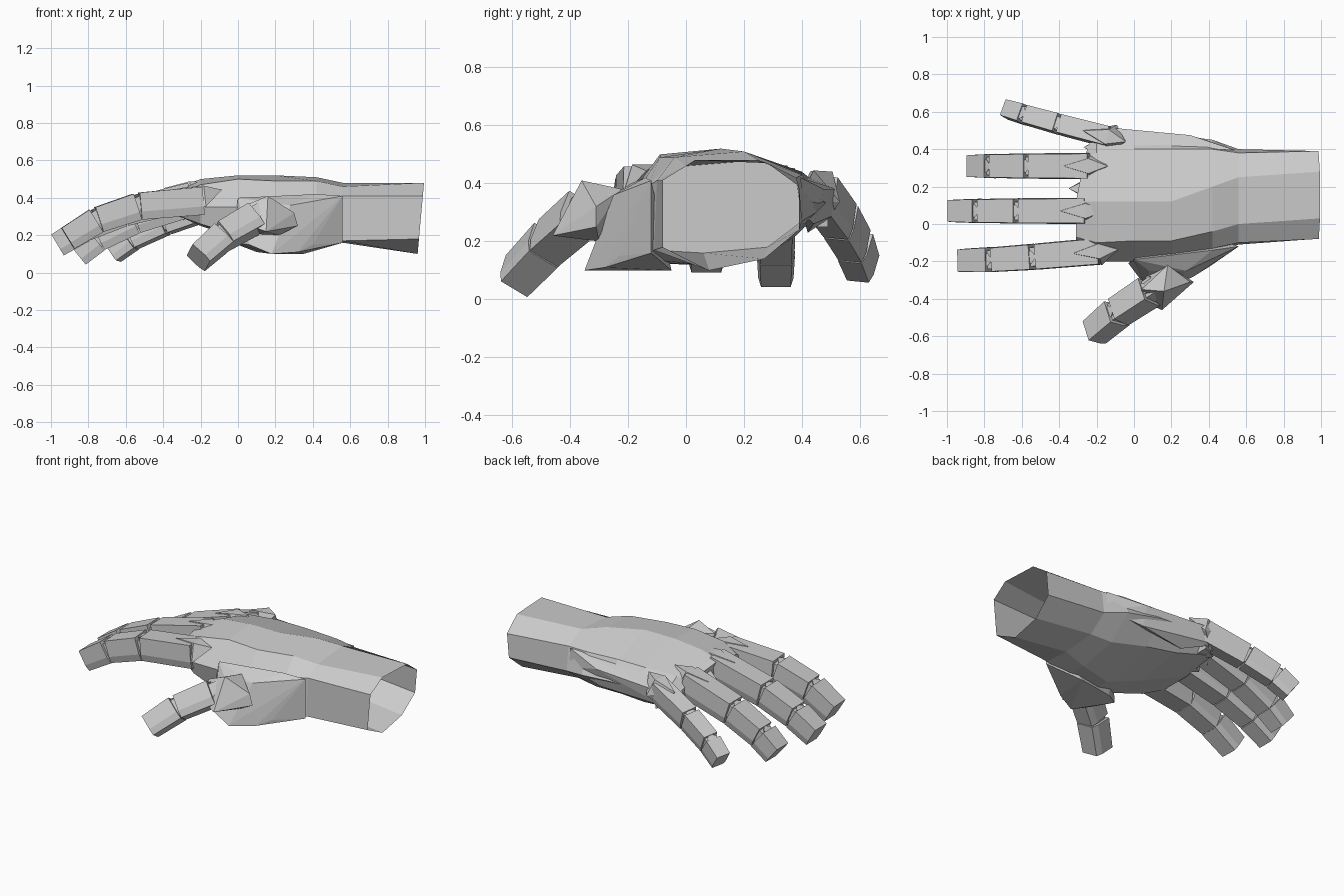
import bpy, bmesh
from mathutils import Vector

if "Cube" in bpy.data.objects:
    bpy.data.objects.remove(bpy.data.objects["Cube"])


def finish(name, bm):
    bmesh.ops.recalc_face_normals(bm, faces=bm.faces)
    me = bpy.data.meshes.new(name)
    bm.to_mesh(me)
    bm.free()
    ob = bpy.data.objects.new(name, me)
    bpy.context.collection.objects.link(ob)
    return ob


def hull(name, pts):
    bm = bmesh.new()
    for p in pts:
        bm.verts.new(p)
    r = bmesh.ops.convex_hull(bm, input=bm.verts)
    bmesh.ops.delete(bm, geom=[v for v in r["geom_interior"] if isinstance(v, bmesh.types.BMVert)], context='VERTS')
    return finish(name, bm)


def loft(name, rings, cap_start=True, cap_end=True):
    bm = bmesh.new()
    rows = [[bm.verts.new(p) for p in r] for r in rings]
    n = len(rows[0])
    for a, b in zip(rows, rows[1:]):
        for i in range(n):
            j = (i + 1) % n
            bm.faces.new((a[i], a[j], b[j], b[i]))
    if cap_start:
        bm.faces.new(rows[0])
    if cap_end:
        bm.faces.new(rows[-1])
    return finish(name, bm)


def segment(name, p0, p1, s0, s1, roll=0.0):
    # box with a slightly narrowed underside, running from p0 to p1
    p0, p1 = Vector(p0), Vector(p1)
    d = (p1 - p0).normalized()
    side = d.cross(Vector((0, roll, 1))).normalized()
    up = side.cross(d)
    prof = [(-.47, .5), (.47, .5), (.5, -.2), (.42, -.5), (-.42, -.5), (-.5, -.2)]
    return loft(name, [[p + side * (u * w) + up * (v * h) for u, v in prof]
                       for p, (w, h) in ((p0, s0), (p1, s1))])


# wrist (open at the cut end) and palm: octagonal lofts
sections = [
    (.98, [(-.08, .41), (.03, .48), (.28, .47), (.39, .39), (.39, .24), (.27, .14), (.08, .10), (-.08, .18)]),
    (.56, [(-.10, .41), (.00, .46), (.25, .48), (.38, .42), (.40, .27), (.28, .18), (.06, .16), (-.11, .17)]),
    (.42, [(-.13, .39), (-.04, .49), (.20, .51), (.40, .43), (.45, .30), (.30, .17), (.05, .12), (-.15, .14)]),
    (.20, [(-.20, .33), (-.09, .49), (.12, .52), (.40, .44), (.48, .33), (.35, .20), (.00, .12), (-.22, .13)]),
    (.00, [(-.20, .35), (-.09, .50), (.12, .52), (.40, .44), (.49, .34), (.38, .22), (.05, .18), (-.18, .20)]),
    (-.20, [(-.20, .35), (-.10, .47), (.12, .50), (.38, .43), (.50, .36), (.42, .26), (.10, .25), (-.16, .26)]),
    (-.31, [(-.15, .36), (-.07, .43), (.12, .46), (.34, .40), (.42, .35), (.36, .29), (.10, .30), (-.10, .30)]),
]
rings = []
for x, pts in sections:
    ring = []
    for y, z in pts:
        dx = (z - .43) * .09 + .01 if x > .9 else (max(0, y - .2) * .3 if x < -.3 else 0)
        ring.append((x + dx, y, z))
    rings.append(ring)
loft("wrist", rings[:2], cap_start=False, cap_end=False)
loft("palm", rings[1:])

# outer edge of the hand, running from wrist to little finger
hull("outer_palm_edge", [(.54, .395, .42), (.54, .40, .30), (.30, .475, .38), (.30, .44, .26),
                         (-.18, .52, .38), (-.2, .51, .29), (-.1, .42, .42), (0, .42, .23)])

# thumb base muscle and the block it carries
hull("thumb_base", [(.56, -.12, .16), (.56, -.12, .41), (.40, -.23, .15), (.32, -.28, .11), (.18, -.35, .10),
                    (.06, -.33, .15), (-.03, -.21, .16), (.10, -.1, .11), (.35, -.05, .10),
                    (.28, -.25, .36), (.08, -.25, .34), (.42, -.14, .42), (.0, -.19, .4)])
hull("thumb_knuckle", [(.32, -.31, .25), (.30, -.31, .32), (.15, -.46, .22), (.16, -.36, .41), (.04, -.35, .36),
                       (.03, -.41, .26), (.18, -.22, .38), (.08, -.24, .2), (.22, -.30, .2)])

# fingers: joint centres from knuckle to tip, with width, height and roll
fingers = {
    "index": ([(-.18, -.145, .385), (-.53, -.175, .355), (-.75, -.19, .282), (-.915, -.195, .18)], .145, .15, 0),
    "middle": ([(-.24, .07, .41), (-.61, .07, .32), (-.82, .07, .235), (-.97, .07, .145)], .14, .15, 0),
    "ring": ([(-.22, .31, .385), (-.55, .31, .28), (-.75, .31, .18), (-.86, .31, .09)], .14, .15, 0),
    "little": ([(-.12, .46, .365), (-.39, .53, .27), (-.57, .58, .185), (-.675, .61, .105)], .11, .135, .1),
    "thumb": ([(.25, -.26, .30), (.09, -.36, .29), (-.085, -.475, .19), (-.215, -.585, .075)], .15, .15, .6),
}
bones = ("proximal", "middle", "distal")
for name, (js, w, h, roll) in fingers.items():
    js = [Vector(j) for j in js]
    for i, bone in enumerate(bones):
        a, b = js[i], js[i + 1]
        d = (b - a).normalized()
        k0, k1 = 1 - .03 * i, .97 - .05 * i
        if name == "thumb" and i == 0:
            continue
        segment(f"{name}_{bone}", a + d * .01, b - d * .006,
                (w * k0, h * k0), (w * k1, h * k1), roll)
        if i:
            up = d.cross(Vector((0, roll, 1))).cross(d).normalized()
            side = d.cross(up)
            # slim core showing in the gap at the joint
            segment(f"{name}_joint_{i}", a - d * .05, a + d * .05,
                    (w * .75, h * .7), (w * .72, h * .65), roll)
            # tapered tendon wedge lying over the joint
            t = a + up * h * .44 * k0
            hull(f"{name}_tendon_{i}", [t - d * .03, t + d * .10 + up * .005, t + side * .035,
                                        t - side * .035, t - up * .05])

# low knuckle wedges where each finger leaves the palm
for name in ("index", "middle", "ring", "little"):
    a, b = (Vector(j) for j in fingers[name][0][:2])
    d = (b - a).normalized()
    side = d.cross(Vector((0, 0, 1))).normalized()
    up = side.cross(d)
    hull(f"{name}_knuckle", [a - d * .10 + up * .05, a + up * .08 + side * .04, a + up * .08 - side * .04,
                             a + d * .14 + up * .078, a + side * .075 - up * .03, a - side * .075 - up * .03,
                             a + d * .1 - up * .08])

# webbing between the fingers
for i, (x, y, z) in enumerate([(-.30, -.04, .37), (-.35, .19, .38), (-.27, .41, .35)]):
    hull(f"finger_web_{i + 1}", [(x, y, z), (x + .02, y, z - .08), (x + .16, y - .08, z + .07),
                                 (x + .16, y + .08, z + .05), (x + .14, y - .08, z - .10),
                                 (x + .14, y + .08, z - .10)])
